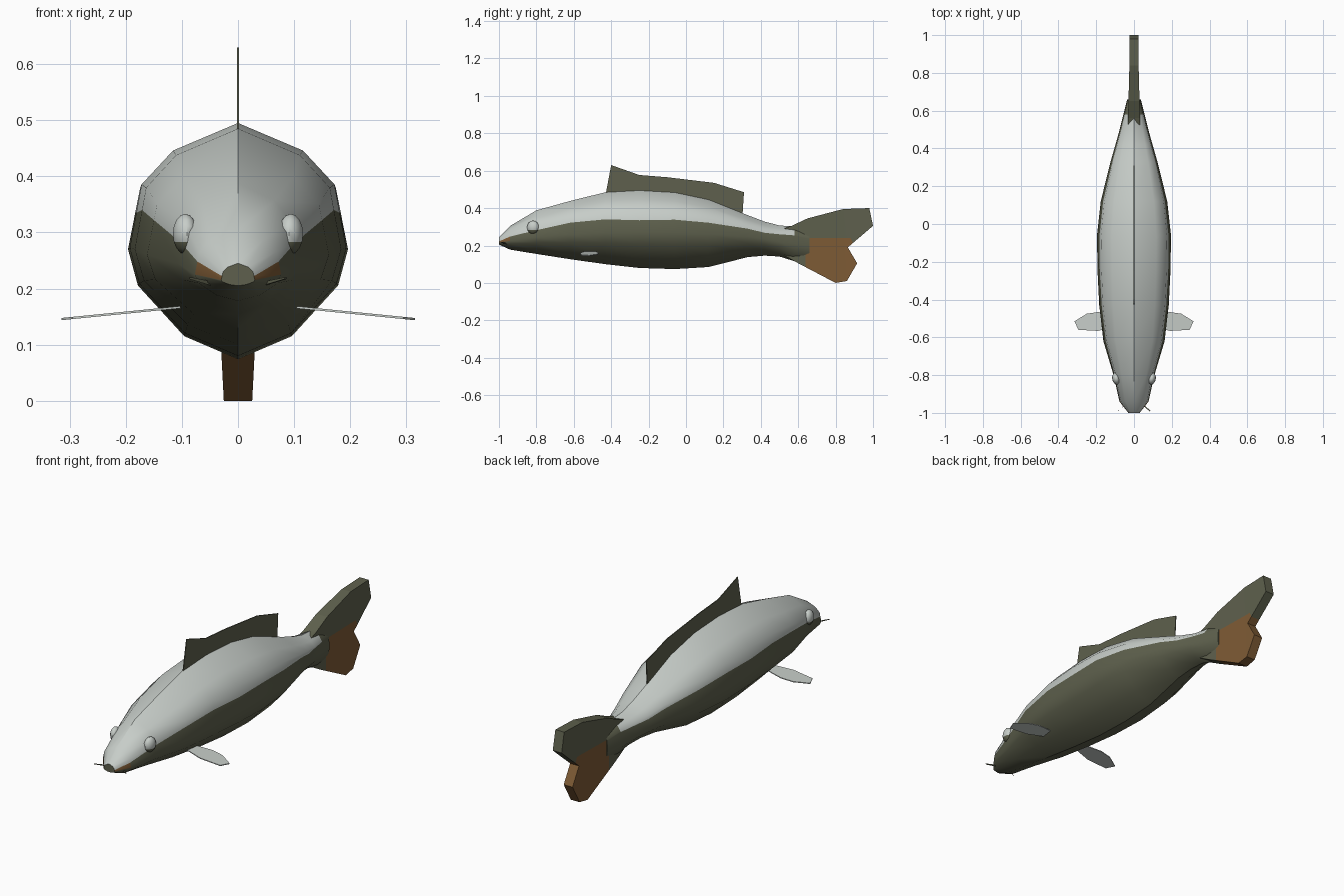
import bpy, bmesh, math
from mathutils import Vector

if "Cube" in bpy.data.objects:
    bpy.data.objects.remove(bpy.data.objects["Cube"])


def material(name, rgb):
    m = bpy.data.materials.new(name)
    m.diffuse_color = (*rgb, 1)
    m.use_nodes = True
    m.node_tree.nodes["Principled BSDF"].inputs["Base Color"].default_value = m.diffuse_color
    return m


SILVER = material("silver white", (0.57, 0.61, 0.58))
OLIVE = material("dark olive", (0.112, 0.118, 0.074))
BROWN = material("rusty brown", (0.21, 0.105, 0.036))


def finish(bm, name, mats, smooth=None):
    bmesh.ops.recalc_face_normals(bm, faces=bm.faces[:])
    me = bpy.data.meshes.new(name)
    bm.to_mesh(me)
    bm.free()
    ob = bpy.data.objects.new(name, me)
    bpy.context.collection.objects.link(ob)
    for m in mats:
        me.materials.append(m)
    if smooth:
        bpy.ops.object.select_all(action='DESELECT')
        ob.select_set(True)
        bpy.context.view_layer.objects.active = ob
        bpy.ops.object.shade_smooth_by_angle(angle=math.radians(smooth))
    return ob


# Body stations: y, bottom, widest height, colour line, top, half width
stations = [
    (-1.00, .205, .215, .222, .245, .030),
    (-0.94, .178, .225, .248, .305, .077),
    (-0.80, .155, .245, .282, .388, .108),
    (-0.62, .127, .260, .322, .438, .162),
    (-0.43, .100, .270, .340, .485, .184),
    (-0.25, .080, .272, .335, .495, .193),
    (-0.06, .074, .270, .338, .484, .196),
    (0.12, .085, .262, .322, .446, .176),
    (0.33, .138, .248, .290, .362, .124),
    (0.42, .146, .235, .268, .328, .098),
    (0.50, .141, .220, .260, .307, .076),
    (0.58, .116, .210, .258, .302, .056),
    (0.66, .110, .200, .235, .280, .036)]


def ring(y, zb, zm, zc, zt, hw):
    f = min(max((zc - zm) / (zt - zm), .06), .48)
    prof = [(0, 1), (.60, .78), (.89, .51), (1 - .11 * f / .51, f),
            (1, 0), (.91, -.33), (.49, -.79), (0, -1)]
    half = [(x * hw, y, zm + h * ((zt - zm) if h > 0 else (zm - zb))) for x, h in prof]
    return half + [(-x, yy, z) for x, yy, z in reversed(half[1:-1])]


# Body: lofted rings, silver back above the colour line
bm = bmesh.new()
rings = [[bm.verts.new(p) for p in ring(*s)] for s in stations]
n = len(rings[0])
for k, (a, b) in enumerate(zip(rings, rings[1:])):
    for i in range(n):
        j = (i + 1) % n
        f = bm.faces.new((a[i], a[j], b[j], b[i]))
        back = i in (0, 1, 2, n - 3, n - 2, n - 1)
        f.material_index = 0 if back and k < len(stations) - 2 else 1
        if k == 0 and i in (3, n - 4):      # mouth corners
            f.material_index = 2
bm.faces.new(rings[0]).material_index = 1
bm.faces.new(rings[-1]).material_index = 1
finish(bm, "body", [SILVER, OLIVE, BROWN], 35)


# Tail: forked outline, cut for the brown patch, given thickness
outline = [(.52, .29), (.56, .303), (.65, .345), (.84, .395), (.98, .40), (1.0, .305),
           (.865, .19), (.915, .105), (.86, .01), (.80, 0), (.60, .105), (.52, .15)]
bm = bmesh.new()
face = bm.faces.new([bm.verts.new((0, y, z)) for y, z in outline])
bmesh.ops.triangulate(bm, faces=[face])
for co, no in [((0, .64, 0), (0, 1, 0)), ((0, 0, .24), (0, 0, 1)),
               ((0, .66, .24), (0, 1, -1)), ((0, .88, .24), (0, .5, .25))]:
    bmesh.ops.bisect_plane(bm, geom=bm.verts[:] + bm.edges[:] + bm.faces[:],
                           plane_co=co, plane_no=no)
res = bmesh.ops.extrude_face_region(bm, geom=bm.faces[:], use_keep_orig=True)
far = {v for v in res["geom"] if isinstance(v, bmesh.types.BMVert)}
for v in bm.verts:
    hw = .032 - .008 * min(max((v.co.y - .55) / .3, 0), 1)
    v.co.x = hw if v in far else -hw
bm.normal_update()
for f in bm.faces:
    c = f.calc_center_median()
    if c.y > .64 and c.z < .24 and c.z < c.y - .42 and c.y + .5 * c.z < 1.0:
        f.material_index = 1
finish(bm, "tail_fin", [OLIVE, BROWN])


def plate(name, pts, offset, mat):
    bm = bmesh.new()
    off = Vector(offset)
    a = [bm.verts.new(Vector(p) - off) for p in pts]
    b = [bm.verts.new(Vector(p) + off) for p in pts]
    bm.faces.new(a)
    bm.faces.new(b[::-1])
    for i in range(len(a)):
        j = (i + 1) % len(a)
        bm.faces.new((a[i], b[i], b[j], a[j]))
    return finish(bm, name, [mat])


# Dorsal fin
dorsal = [(-.43, .47), (-.40, .63), (-.25, .577), (-.10, .565), (.15, .535),
          (.31, .485), (.302, .36), (.12, .43), (-.06, .46)]
plate("dorsal_fin", [(0, y, z) for y, z in dorsal], (.002, 0, 0), OLIVE)

for s, side in ((1, "right"), (-1, "left")):
    # Pectoral fins
    fin = [(.09, -.485), (.19, -.466), (.25, -.475), (.315, -.515),
           (.295, -.560), (.19, -.566), (.09, -.54)]
    plate(side + "_pectoral_fin", [(s * x, y, .165 - .1 * (x - .12)) for x, y in fin],
          (0, 0, .002), SILVER)

    # Eyes: shallow domes, darker below the colour line
    bm = bmesh.new()
    bmesh.ops.create_uvsphere(bm, u_segments=12, v_segments=8, radius=1)
    for v in bm.verts:
        x, y, z = v.co
        v.co = (s * (.094 + .022 * x + .10 * .032 * y), -.818 + .032 * y, .297 + .036 * z)
    for f in bm.faces:
        f.material_index = 0 if f.calc_center_median().z > .283 else 1
    finish(bm, side + "_eye", [SILVER, OLIVE], 40)

    # Barbels
    plate(side + "_barbel", [(s * .045, -.955, .205), (s * .085, -.99, .217),
                             (s * .085, -.99, .220), (s * .045, -.955, .212)],
          (.002, .002, 0), OLIVE)
